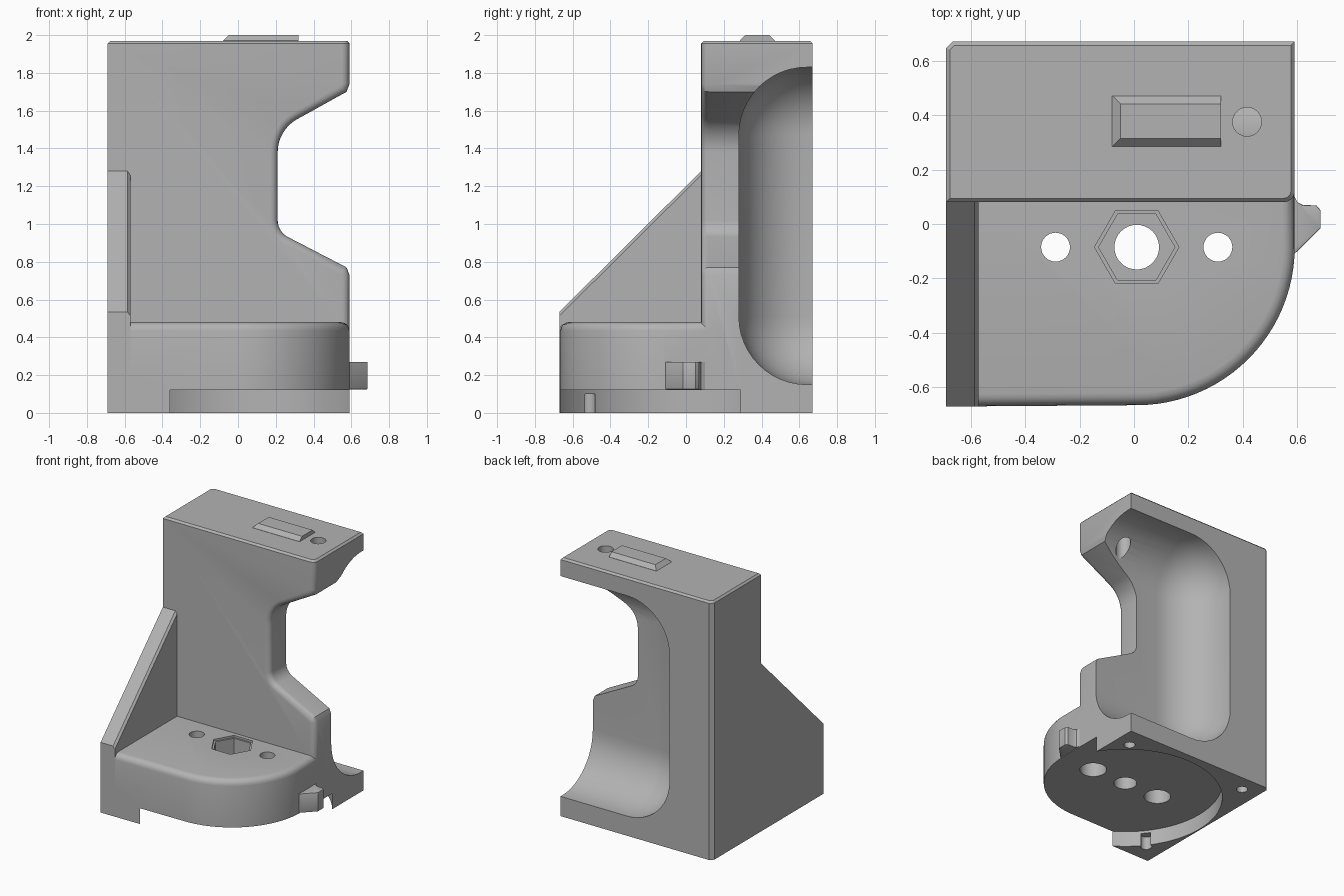
import bpy, bmesh
from math import cos, sin, pi, radians
from mathutils import Vector

if "Cube" in bpy.data.objects:
    bpy.data.objects.remove(bpy.data.objects["Cube"])

grey = bpy.data.materials.new("plain grey")
grey.use_nodes = True
colour = (0.45, 0.45, 0.45, 1)
grey.diffuse_color = colour
grey.node_tree.nodes["Principled BSDF"].inputs["Base Color"].default_value = colour

LEFT, RIGHT, FRONT, BACK = -0.69, 0.59, -0.67, 0.67
STEP, DECK, TOP = 0.08, 0.48, 1.97       # column front, base top, column top
CX, CY = 0.01, -0.085                    # centre of the round base


def arc(cx, cy, r, a0, a1, n):
    angles = [radians(a0 + (a1 - a0) * i / n) for i in range(n + 1)]
    return [(cx + r * cos(a), cy + r * sin(a)) for a in angles]


def prism(name, pts, axis, lo, hi, bevels=()):
    """Extrude a 2D outline along an axis; bevels = (rule on edge, size, segments)."""
    place = {"x": lambda p, d: (d, p[0], p[1]),
             "y": lambda p, d: (p[0], d, p[1]),
             "z": lambda p, d: (p[0], p[1], d)}[axis]
    bm = bmesh.new()
    face = bm.faces.new([bm.verts.new(place(p, lo)) for p in pts])
    ext = bmesh.ops.extrude_face_region(bm, geom=[face])
    shift = Vector(place((0, 0), hi - lo))
    bmesh.ops.translate(bm, vec=shift, verts=[v for v in ext["geom"] if isinstance(v, bmesh.types.BMVert)])
    bmesh.ops.recalc_face_normals(bm, faces=bm.faces)
    for rule, size, seg in bevels:
        edges = [e for e in bm.edges if rule(*[v.co for v in e.verts])]
        bmesh.ops.bevel(bm, geom=edges, offset=size, segments=seg, profile=0.5,
                        affect="EDGES", clamp_overlap=True)
    return finish(name, bm)


def finish(name, bm):
    mesh = bpy.data.meshes.new(name)
    bm.to_mesh(mesh)
    bm.free()
    mesh.materials.append(grey)
    ob = bpy.data.objects.new(name, mesh)
    bpy.context.collection.objects.link(ob)
    return ob


def cylinder(name, x, y, r, lo, hi, n=32):
    return prism(name, arc(x, y, r, 0, 360 - 360 / n, n - 1), "z", lo, hi)


def combine(target, other, operation):
    mod = target.modifiers.new(operation, "BOOLEAN")
    mod.operation, mod.object, mod.solver = operation, other, "EXACT"
    bpy.context.view_layer.objects.active = target
    bpy.ops.object.modifier_apply(modifier=mod.name)
    bpy.data.objects.remove(other)


def both(a, b, i, value):
    return abs(a[i] - value) < 1e-4 and abs(b[i] - value) < 1e-4


# column with the hand notch in its right side
outline = [(LEFT, 0), (RIGHT, 0), (RIGHT, 0.73), (0.575, 0.77)]
outline += arc(0.31, 1.02, 0.1, 240, 180, 6)
outline += arc(0.41, 1.38, 0.2, 180, 120, 8)
outline += [(0.575, 1.70), (RIGHT, 1.74), (RIGHT, TOP), (LEFT, TOP)]
body = prism("bracket_body", outline, "y", STEP, BACK, [
    (lambda a, b: both(a, b, 1, STEP) and min(a.x, b.x) > 0 and max(a.z, b.z) < TOP + 1
        and not both(a, b, 2, TOP) and not both(a, b, 2, 0), 0.04, 4),
    (lambda a, b: both(a, b, 0, LEFT) and both(a, b, 1, BACK), 0.025, 1),
    (lambda a, b: both(a, b, 2, TOP), 0.014, 1)])

# base with its rounded front right corner
plan = [(LEFT, 0.2), (LEFT, FRONT)] + arc(CX, CY, RIGHT - CX, -90, 0, 24) + [(RIGHT, 0.2)]
plan[2:27] = [(x, max(y, FRONT)) for x, y in plan[2:27]]
base = prism("base", plan, "z", 0, DECK, [
    (lambda a, b: both(a, b, 2, DECK) and not both(a, b, 1, 0.2)
        and not both(a, b, 0, LEFT), 0.045, 4)])
combine(body, base, "UNION")

# side gusset
gusset = prism("gusset", [(FRONT, 0.2), (FRONT, 0.535), (STEP, 1.28), (0.15, 1.28), (0.15, 0.2)],
               "x", LEFT, -0.57, [
    (lambda a, b: both(a, b, 0, -0.57) and max(a.y, b.y) < 0.1 and abs(a.y - b.y) > 0.1, 0.015, 1)])
combine(body, gusset, "UNION")

# side tab
tab = prism("tab", [(0.5, -0.15), (0.575, -0.12), (0.6, -0.1), (0.685, -0.015), (0.685, 0.05),
                    (0.67, 0.068), (0.62, 0.07), (0.6, 0.08), (0.585, 0.11), (0.5, 0.11)],
            "z", 0.125, 0.27, [
    (lambda a, b: abs(a.z - b.z) < 1e-4 and min(a.x, b.x) > 0.6, 0.015, 2)])
combine(body, tab, "UNION")

# rounded cavity in the back, open to the right
bm = bmesh.new()
bmesh.ops.create_cube(bm, size=1)
for v in bm.verts:
    v.co = (1.6 if v.co.x > 0 else -0.33, 1.5 if v.co.y > 0 else 0.28, 1.83 if v.co.z > 0 else 0.15)
bmesh.ops.bevel(bm, geom=bm.edges[:], offset=0.36, segments=12, profile=0.5, affect="EDGES")
combine(body, finish("cavity_cutter", bm), "DIFFERENCE")

# round recess under the base
combine(body, cylinder("recess_cutter", CX, CY, 0.69, -0.2, 0.12, 96), "DIFFERENCE")

# hexagon pocket and centre hole
for r, lo in ((0.14, 0.27), (0.155, 0.465)):
    combine(body, cylinder("hexagon_cutter", CX, CY, r, lo, 0.7, 6), "DIFFERENCE")
combine(body, cylinder("centre_hole_cutter", CX, CY, 0.082, 0, 0.4), "DIFFERENCE")

# counterbored holes either side
for side in (-1, 1):
    x = CX + side * 0.298
    combine(body, cylinder("hole_cutter", x, CY, 0.053, 0, 0.7), "DIFFERENCE")
    combine(body, cylinder("counterbore_cutter", x, CY, 0.095, 0, 0.24), "DIFFERENCE")

# blind holes in the foot, and the hole through the top
for x, y in ((-0.55, 0.54), (-0.55, -0.52), (0.47, 0.51)):
    combine(body, cylinder("foot_hole_cutter", x, y, 0.04, -0.1, 0.1, 24), "DIFFERENCE")
combine(body, cylinder("top_hole_cutter", 0.415, 0.375, 0.053, 1.4, 2.2), "DIFFERENCE")

# chamfered bar on the top
bar = prism("top_bar", [(-0.08, 1.95), (0.32, 1.95), (0.32, 2.0), (-0.05, 2.0), (-0.08, 1.97)],
            "y", 0.285, 0.47, [
    (lambda a, b: both(a, b, 2, 2.0) and abs(a.x - b.x) > 0.1, 0.029, 1)])

for ob in (body, bar):
    bpy.ops.object.select_all(action="DESELECT")
    ob.select_set(True)
    bpy.context.view_layer.objects.active = ob
    bpy.ops.object.shade_smooth_by_angle(angle=radians(25))
